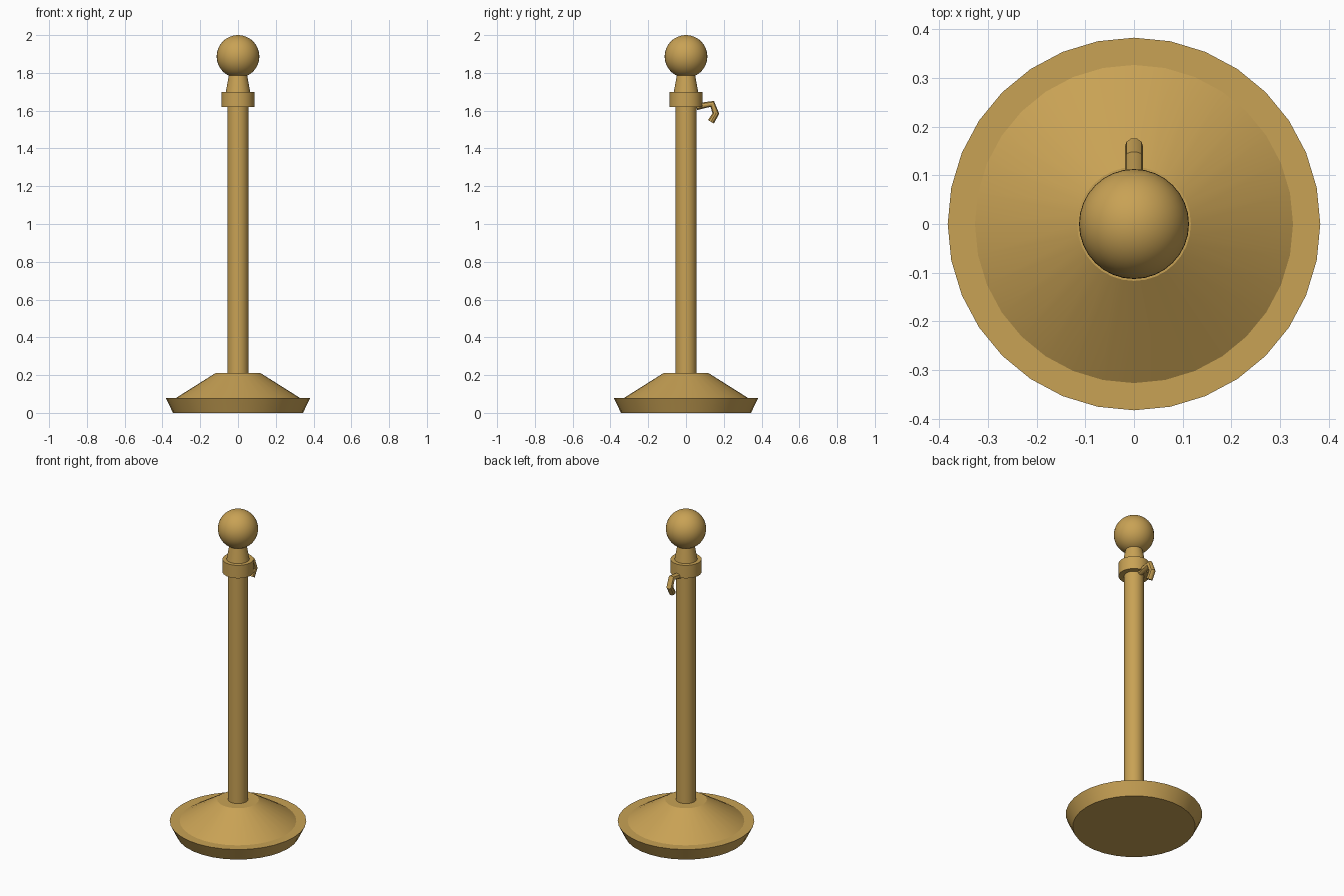
import bpy, math

if "Cube" in bpy.data.objects:
    bpy.data.objects.remove(bpy.data.objects["Cube"])

brass = bpy.data.materials.new("brass")
brass.diffuse_color = (0.58, 0.36, 0.09, 1)
brass.use_nodes = True
brass.node_tree.nodes["Principled BSDF"].inputs["Base Color"].default_value = brass.diffuse_color


def finish(name, angle=30):
    ob = bpy.context.object
    ob.name = name
    ob.data.materials.append(brass)
    bpy.ops.object.shade_smooth_by_angle(angle=math.radians(angle))
    return ob


def cone(name, r_low, r_high, z_low, z_high):
    bpy.ops.mesh.primitive_cone_add(
        vertices=32, radius1=r_low, radius2=r_high, depth=z_high - z_low,
        location=(0, 0, (z_low + z_high) / 2))
    return finish(name)


# Weighted foot: flared tray with a sloping cover
cone("foot_tray", 0.344, 0.383, 0.0, 0.08)
cone("foot_cover", 0.327, 0.117, 0.08, 0.212)

# Post, collar and tapered neck
cone("post", 0.056, 0.056, 0.20, 1.64)
cone("collar", 0.087, 0.087, 1.62, 1.70)
cone("neck", 0.066, 0.046, 1.69, 1.80)

# Ball finial
bpy.ops.mesh.primitive_uv_sphere_add(segments=32, ring_count=24, radius=0.113,
                                     location=(0, 0, 1.887))
finish("ball_finial", 60)

# Rope hook: round bent rod at the back of the collar
path = [(0.055, 1.621), (0.139, 1.636), (0.158, 1.585), (0.132, 1.541)]
curve = bpy.data.curves.new("rope_hook", 'CURVE')
curve.dimensions = '3D'
curve.bevel_depth = 0.019
curve.bevel_resolution = 3
curve.use_fill_caps = True
spline = curve.splines.new('POLY')
spline.points.add(len(path) - 1)
for point, (y, z) in zip(spline.points, path):
    point.co = (0, y, z, 1)
hook = bpy.data.objects.new("rope_hook", curve)
bpy.context.collection.objects.link(hook)
bpy.ops.object.select_all(action='DESELECT')
hook.select_set(True)
bpy.context.view_layer.objects.active = hook
bpy.ops.object.convert(target='MESH')
finish("rope_hook", 35)
